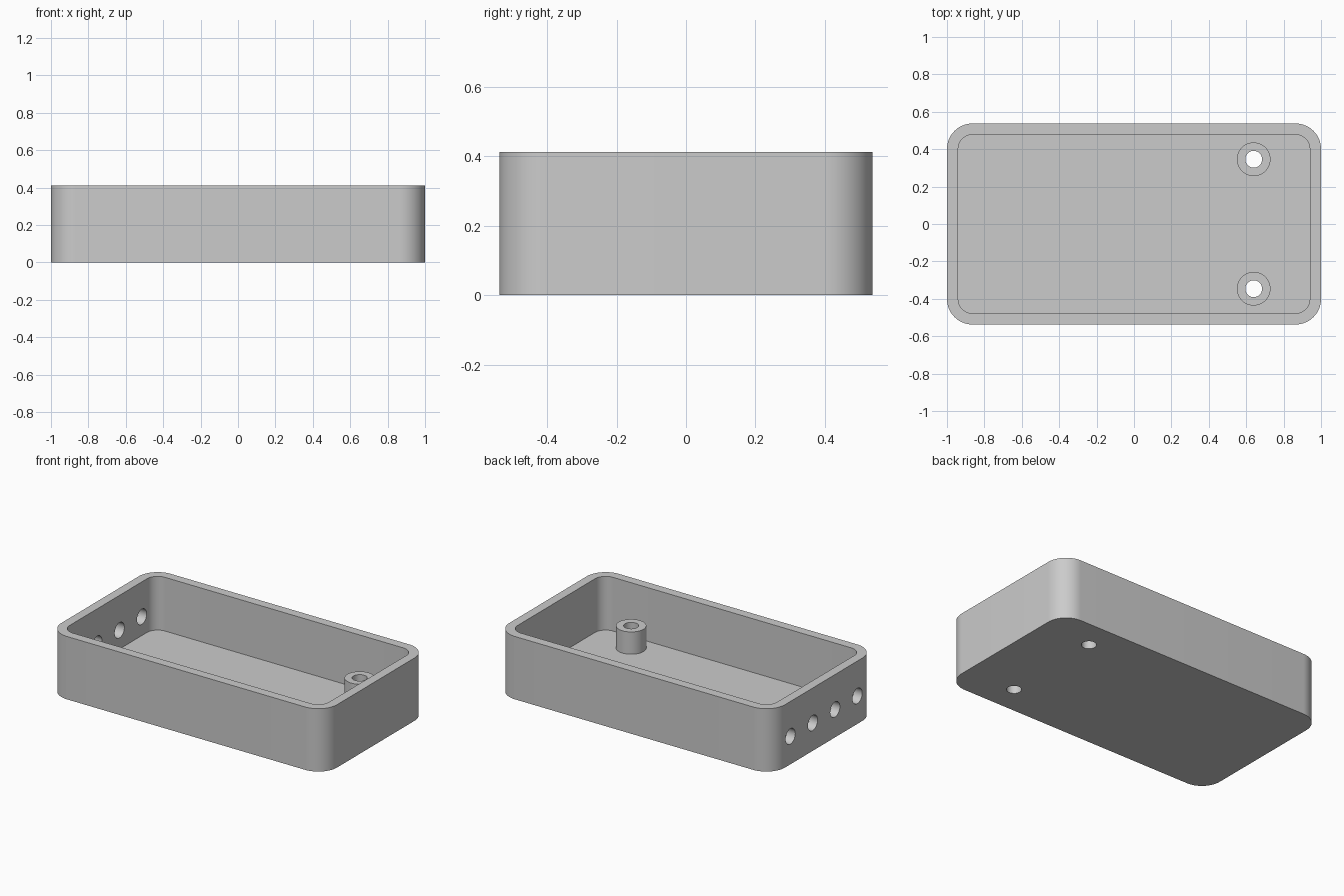
import bpy, bmesh, math

cube = bpy.data.objects.get("Cube")
if cube:
    bpy.data.objects.remove(cube, do_unlink=True)

# Main sizes
HALF_X, HALF_Y, HEIGHT = 1.0, 0.5375, 0.412
WALL, FLOOR, CORNER = 0.06, 0.06, 0.137
POST_X, POST_Y, POST_TOP = 0.64, 0.346, 0.206
POST_R, BORE_R = 0.09, 0.045
VENT_R, VENT_Z, VENT_STEP = 0.05, 0.183, 0.231

grey = bpy.data.materials.new("plain grey")
grey.use_nodes = True
grey.diffuse_color = (0.6, 0.6, 0.6, 1)
grey.node_tree.nodes["Principled BSDF"].inputs["Base Color"].default_value = (0.6, 0.6, 0.6, 1)


def prism(name, outline, z0, z1):
    """Extrude a closed outline of (x, y) points from z0 to z1."""
    bm = bmesh.new()
    base = bm.faces.new([bm.verts.new((x, y, z0)) for x, y in outline])
    top = bmesh.ops.extrude_face_region(bm, geom=[base])["geom"]
    bmesh.ops.translate(bm, vec=(0, 0, z1 - z0),
                        verts=[v for v in top if isinstance(v, bmesh.types.BMVert)])
    bmesh.ops.recalc_face_normals(bm, faces=bm.faces)
    mesh = bpy.data.meshes.new(name)
    bm.to_mesh(mesh)
    bm.free()
    mesh.materials.append(grey)
    obj = bpy.data.objects.new(name, mesh)
    bpy.context.collection.objects.link(obj)
    return obj


def circle(cx, cy, r, n=48):
    return [(cx + r * math.cos(i * math.tau / n), cy + r * math.sin(i * math.tau / n))
            for i in range(n)]


def rounded_rect(hx, hy, r, n=16):
    points = []
    for quarter, (sx, sy) in enumerate([(1, 1), (-1, 1), (-1, -1), (1, -1)]):
        for i in range(n + 1):
            a = (quarter + i / n) * math.pi / 2
            points.append((sx * (hx - r) + r * math.cos(a), sy * (hy - r) + r * math.sin(a)))
    return points


def cut(obj, cutters):
    """Subtract each cutter and keep the finished mesh."""
    for cutter in cutters:
        mod = obj.modifiers.new("cut", 'BOOLEAN')
        mod.operation, mod.solver, mod.object = 'DIFFERENCE', 'EXACT', cutter
    graph = bpy.context.evaluated_depsgraph_get()
    mesh = bpy.data.meshes.new_from_object(obj.evaluated_get(graph))
    obj.modifiers.clear()
    obj.data = mesh


# Open tray with rounded corners
tray = prism("tray", rounded_rect(HALF_X, HALF_Y, CORNER), 0, HEIGHT)
cavity = prism("cavity_cutter",
               rounded_rect(HALF_X - WALL, HALF_Y - WALL, CORNER - WALL), FLOOR, HEIGHT + 0.1)

# Screw posts, bored through the floor
sides = [("front", -POST_Y), ("back", POST_Y)]
posts = [prism(f"{n}_screw_post", circle(POST_X, y, POST_R), FLOOR, POST_TOP) for n, y in sides]
bores = [prism(f"{n}_bore_cutter", circle(POST_X, y, BORE_R), -0.1, HEIGHT) for n, y in sides]

# Row of four round holes in the end wall
vents = []
for i in range(4):
    vent = prism(f"vent_cutter_{i + 1}", circle(0, 0, VENT_R), -0.1, 0.1)
    vent.rotation_euler = (0, math.pi / 2, 0)
    vent.location = (-HALF_X + WALL / 2, (i - 1.5) * VENT_STEP, VENT_Z)
    vents.append(vent)

cutters = [cavity] + bores + vents
cut(tray, cutters)
for post, bore in zip(posts, bores):
    cut(post, [bore])
for cutter in cutters:
    bpy.data.objects.remove(cutter, do_unlink=True)

# Smooth round surfaces, sharp rims
for obj in bpy.context.selected_objects:
    obj.select_set(False)
for obj in [tray] + posts:
    obj.select_set(True)
bpy.context.view_layer.objects.active = tray
bpy.ops.object.shade_smooth_by_angle(angle=math.radians(30))
